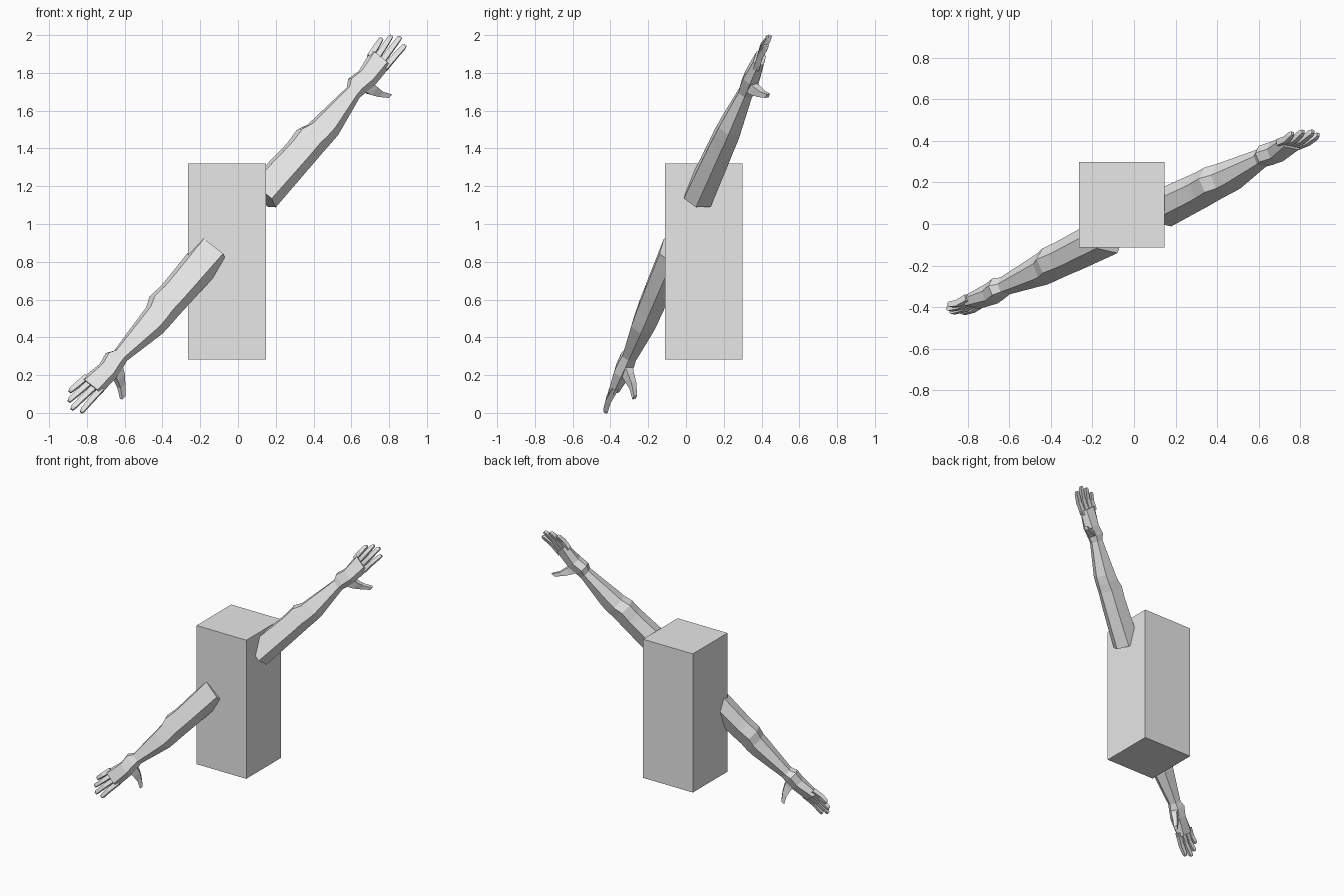
import bpy, bmesh
from mathutils import Vector

if "Cube" in bpy.data.objects:
    bpy.data.objects.remove(bpy.data.objects["Cube"])

grey = bpy.data.materials.new("light_grey")
grey.diffuse_color = (0.8, 0.8, 0.8, 1)
grey.use_nodes = True
grey.node_tree.nodes["Principled BSDF"].inputs["Base Color"].default_value = grey.diffuse_color

# Arm frame: along the arm, thumb side, back of the hand
ALONG = Vector((0.629, 0.3135, 0.7116)).normalized()
SIDE = Vector((0.77, -0.18, -0.61))
SIDE = (SIDE - ALONG * SIDE.dot(ALONG)).normalized()
UP = SIDE.cross(ALONG)
if UP.y > 0:
    UP = -UP
CENTRE = Vector((0, 0, 1))


def finish(name, bm):
    bmesh.ops.recalc_face_normals(bm, faces=bm.faces)
    me = bpy.data.meshes.new(name)
    bm.to_mesh(me)
    bm.free()
    me.materials.append(grey)
    ob = bpy.data.objects.new(name, me)
    bpy.context.collection.objects.link(ob)


def loft(bm, rings, sign):
    """Skin closed rings of (along, side, up) points and cap both ends."""
    loops = [[bm.verts.new(CENTRE + ALONG * (s * sign) + SIDE * w + UP * u)
              for s, w, u in ring] for ring in rings]
    n = len(loops[0])
    for a, b in zip(loops, loops[1:]):
        for i in range(n):
            j = (i + 1) % n
            bm.faces.new((a[i], a[j], b[j], b[i]))
    bm.faces.new(loops[0])
    bm.faces.new(loops[-1])


def hexagon(s, w0, w1, u0, u1):
    """Six-sided limb section, flat on the top and bottom."""
    c, r = (w0 + w1) / 2, (w1 - w0) / 2
    m = (u0 + u1) / 2
    return [(s, c - .66 * r, u1), (s, c + .66 * r, u1), (s, w1, m),
            (s, c + .5 * r, u0), (s, c - .55 * r, u0), (s, w0, m)]


def square(s, w, u, rw, ru):
    return [(s, w - rw, u - ru), (s, w + rw, u - ru),
            (s, w + rw, u + ru), (s, w - rw, u + ru)]


# Shoulder to knuckles: along, side min/max, up min/max
LIMB = [(.205, -.105, .092, -.08, .07), (.50, -.092, .088, -.075, .062),
        (.54, -.092, .087, -.074, .060), (.62, -.100, .086, -.072, .058),
        (.68, -.075, .086, -.072, .055), (.74, -.070, .085, -.068, .052),
        (.98, -.050, .038, -.048, .028), (1.02, -.075, .046, -.052, .034),
        (1.09, -.060, .056, -.050, .036), (1.22, -.082, .052, -.034, .022)]

# Fingers: side at the knuckle, side at the tip, tip distance
FINGERS = [(-.066, -.082, 1.315), (-.032, -.052, 1.36),
           (.002, -.012, 1.385), (.036, .036, 1.365)]

for label, sign in (("upper", 1), ("lower", -1)):
    # Arm and palm
    bm = bmesh.new()
    loft(bm, [hexagon(*row) for row in LIMB], sign)
    finish(label + "_arm", bm)

    # Four fingers
    bm = bmesh.new()
    for w0, w1, tip in FINGERS:
        mid = (1.2 + tip) / 2
        loft(bm, [square(1.19, w0, -.006, .015, .016),
                  square(mid, (w0 + w1) / 2, .002, .014, .015),
                  square(tip - .015, w1, -.006, .012, .013),
                  square(tip, w1, -.010, .008, .008)], sign)
    finish(label + "_fingers", bm)

    # Thumb, reaching forward below the palm
    bm = bmesh.new()
    path = [(1.05, .015, -.015, .034, .026), (1.066, .058, -.048, .028, .02),
            (1.085, .090, -.080, .019, .016), (1.122, .132, -.112, .013, .011)]
    across = (SIDE - UP).normalized()
    rings = []
    for s, w, u, ra, rb in path:
        rings.append([(s + i * ra, w + j * rb * .7, u + j * rb * .7)
                      for i, j in ((-1, -1), (1, -1), (1, 1), (-1, 1))])
    loft(bm, rings, sign)
    finish(label + "_thumb", bm)

# Body block
bm = bmesh.new()
bmesh.ops.create_cube(bm, size=1)
for v in bm.verts:
    v.co = Vector((v.co.x * .412 - .059, v.co.y * .41 + .093, v.co.z * 1.037 + .8015))
finish("body_block", bm)
